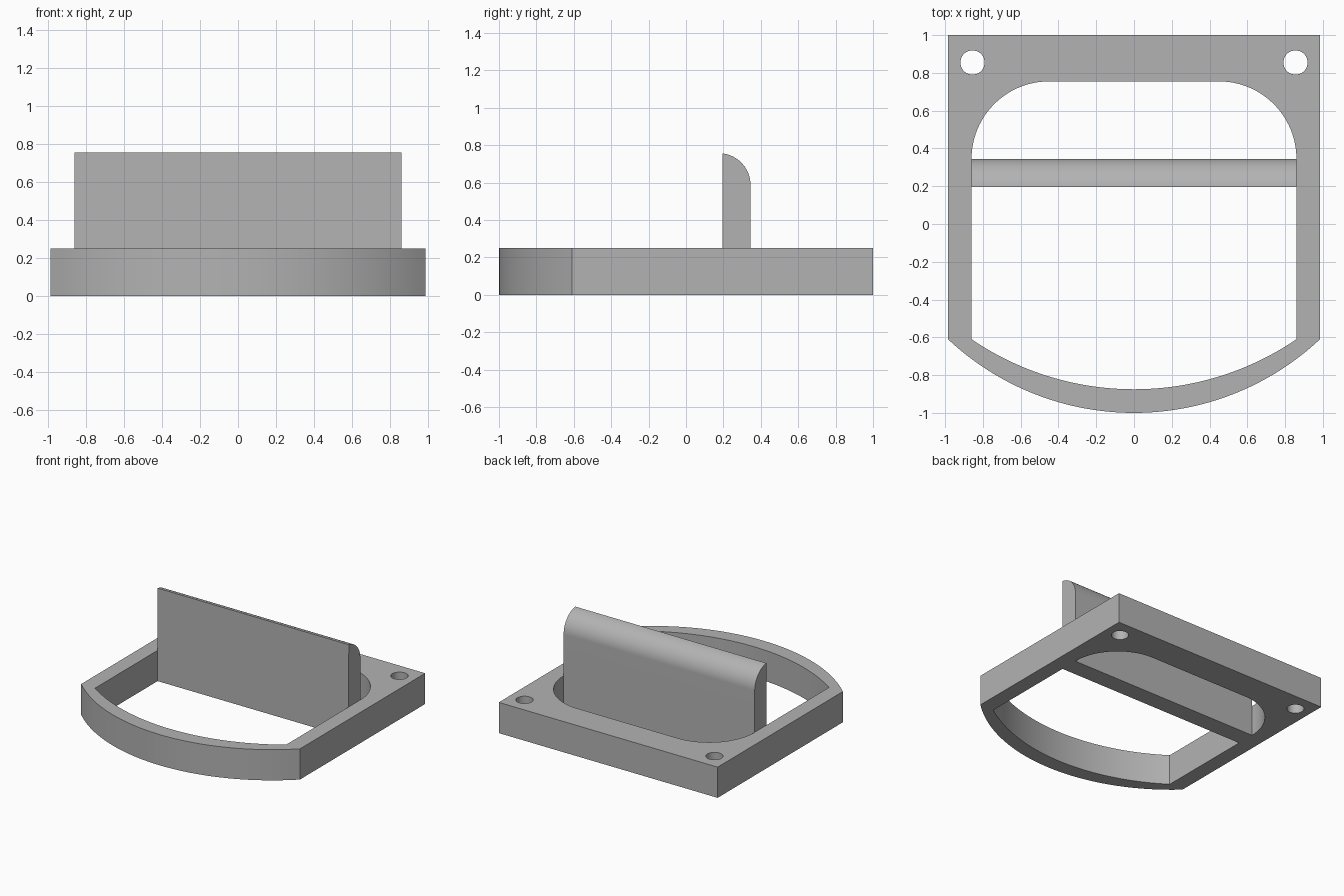
import bpy, bmesh
from math import sin, cos, pi, radians, asin
from mathutils import Vector

if "Cube" in bpy.data.objects:
    bpy.data.objects.remove(bpy.data.objects["Cube"], do_unlink=True)

GREY = (0.45, 0.45, 0.45, 1)
mat = bpy.data.materials.new("plain grey")
mat.use_nodes = True
mat.diffuse_color = GREY
mat.node_tree.nodes["Principled BSDF"].inputs["Base Color"].default_value = GREY

HEIGHT = 0.25            # frame thickness
INNER = 0.86             # half width of the openings
BAR_FRONT, BAR_BACK = 0.195, 0.345


def arc(cx, cy, r, start, end, n):
    """Points on an arc, angles in degrees, both ends included."""
    angles = [radians(start + (end - start) * i / n) for i in range(n + 1)]
    return [(cx + r * cos(a), cy + r * sin(a)) for a in angles]


def bow(half_width, y_side, y_low, n=48):
    """Shallow arc bulging to the front, from left to right in x."""
    sag = y_side - y_low
    r = (half_width ** 2 + sag ** 2) / (2 * sag)
    half = asin(half_width / r) * 180 / pi
    return arc(0, y_low + r, r, 270 - half, 270 + half, n)


def extrude_loops(name, loops, place, depth):
    """Fill closed 2D loops (inner ones become holes) and extrude them."""
    bm = bmesh.new()
    for loop in loops:
        vs = [bm.verts.new(place(u, v)) for u, v in loop]
        for a, b in zip(vs, vs[1:] + vs[:1]):
            bm.edges.new((a, b))
    bmesh.ops.triangle_fill(bm, edges=bm.edges[:], use_beauty=True)
    grown = bmesh.ops.extrude_face_region(bm, geom=bm.faces[:], use_keep_orig=True)["geom"]
    moved = [g for g in grown if isinstance(g, bmesh.types.BMVert)]
    bmesh.ops.translate(bm, verts=moved, vec=depth)
    bmesh.ops.recalc_face_normals(bm, faces=bm.faces[:])
    mesh = bpy.data.meshes.new(name)
    bm.to_mesh(mesh)
    bm.free()
    mesh.materials.append(mat)
    obj = bpy.data.objects.new(name, mesh)
    bpy.context.collection.objects.link(obj)
    bpy.ops.object.select_all(action="DESELECT")
    obj.select_set(True)
    bpy.context.view_layer.objects.active = obj
    bpy.ops.object.shade_smooth_by_angle(angle=radians(30))
    return obj


# Frame: bowed front, square back, two openings and two screw holes
outline = bow(0.985, -0.61, -1) + [(0.985, 1), (-0.985, 1)]
front_opening = bow(INNER, -0.61, -0.875) + [(INNER, BAR_FRONT), (-INNER, BAR_FRONT)]
corner = 0.41
back_opening = (arc(INNER - corner, BAR_BACK, corner, 0, 90, 24)
                + arc(corner - INNER, BAR_BACK, corner, 90, 180, 24))
holes = [arc(side * 0.855, 0.855, 0.064, 0, 350, 35) for side in (-1, 1)]
extrude_loops("frame", [outline, front_opening, back_opening] + holes,
              lambda u, v: (u, v, 0), Vector((0, 0, HEIGHT)))

# Upright wall on the crossbar, its top rounded off towards the back
round_r = 0.17
top = arc(BAR_BACK - round_r, 0.587, round_r, 0, 83, 24)
wall = [(BAR_FRONT, HEIGHT), (BAR_BACK, HEIGHT)] + top
extrude_loops("upright_wall", [wall],
              lambda u, v: (-INNER, u, v), Vector((2 * INNER, 0, 0)))
